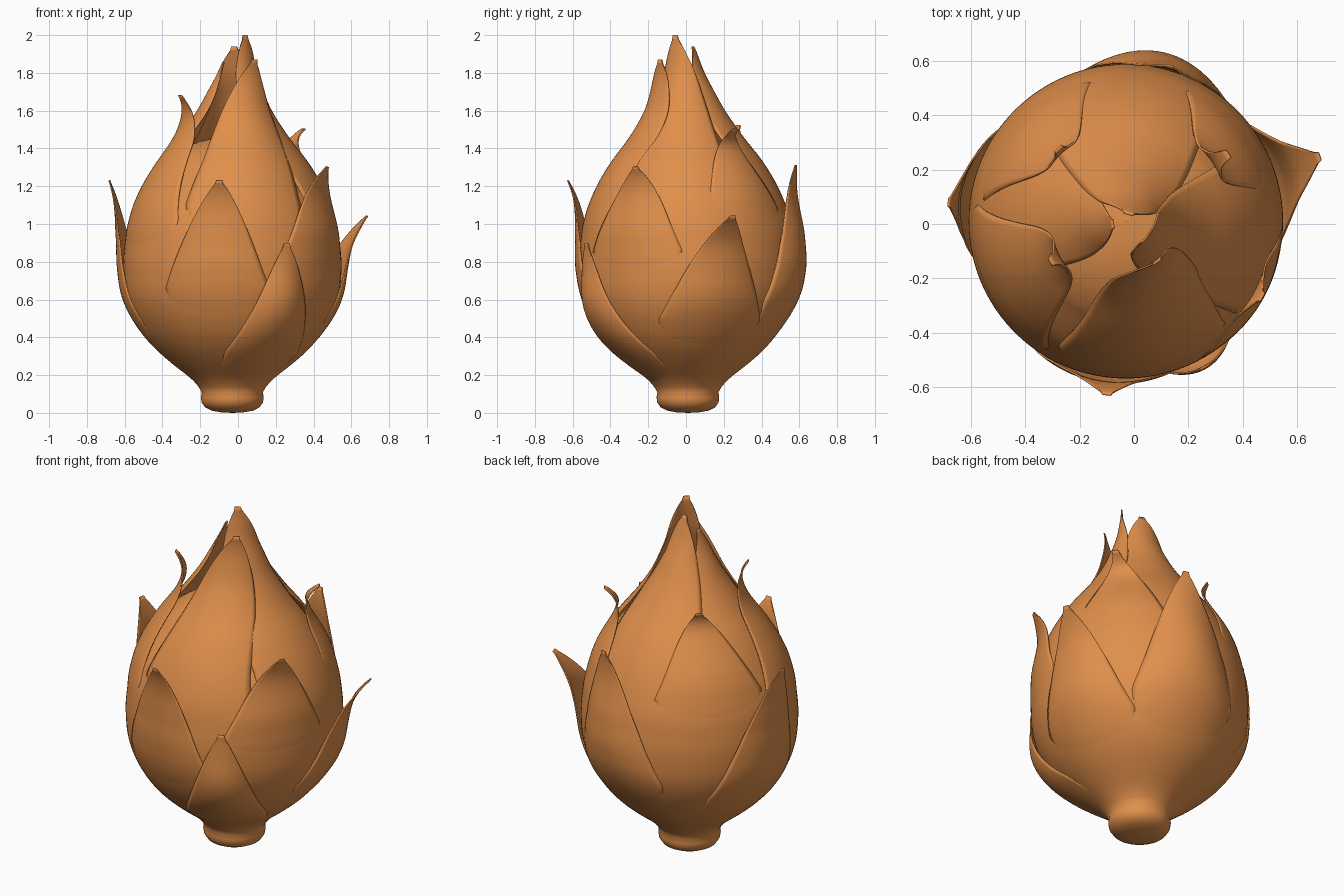
import bpy, math
from mathutils import Vector

if "Cube" in bpy.data.objects:
    bpy.data.objects.remove(bpy.data.objects["Cube"])

CX, CY = -0.03, 0.01
mat = bpy.data.materials.new("fruit_skin")
mat.diffuse_color = (0.75, 0.275, 0.07, 1)
mat.use_nodes = True
mat.node_tree.nodes["Principled BSDF"].inputs["Base Color"].default_value = mat.diffuse_color

# Radius of the fruit by height
PROFILE = [(0.12, 0.16), (0.16, 0.185), (0.21, 0.255), (0.28, 0.345), (0.36, 0.43),
           (0.45, 0.495), (0.55, 0.545), (0.65, 0.572), (0.8, 0.58), (0.98, 0.56),
           (1.1, 0.52), (1.22, 0.46), (1.34, 0.38), (1.46, 0.28), (1.6, 0.185),
           (1.8, 0.09), (2.0, 0.03)]


def lin(z):
    if z <= PROFILE[0][0]:
        return PROFILE[0][1]
    for (z0, r0), (z1, r1) in zip(PROFILE, PROFILE[1:]):
        if z <= z1:
            return r0 + (r1 - r0) * (z - z0) / (z1 - z0)
    return PROFILE[-1][1]


def radius(z):
    return sum(lin(z + d * 0.012) for d in range(-4, 5)) / 9


def make(name, verts, faces):
    me = bpy.data.meshes.new(name)
    me.from_pydata(verts, [], faces)
    me.polygons.foreach_set("use_smooth", [True] * len(faces))
    me.materials.append(mat)
    ob = bpy.data.objects.new(name, me)
    bpy.context.collection.objects.link(ob)
    return ob


# Fruit body with rounded stem stub, revolved
def body():
    pts = [(0.001, 0.0), (0.06, 0.003), (0.11, 0.012), (0.145, 0.03), (0.162, 0.055),
           (0.166, 0.08), (0.162, 0.11)]
    pts += [(radius(z) - 0.03 * min(1, max(0, (z - 1.15) / 0.15)), z)
            for z in [0.14 + 0.03 * i for i in range(41)]]
    pts += [(0.26, 1.40), (0.17, 1.44), (0.08, 1.455), (0.001, 1.46)]
    n = 96
    verts = [(CX + r * math.cos(2 * math.pi * k / n), CY + r * math.sin(2 * math.pi * k / n), z)
             for r, z in pts for k in range(n)]
    faces = [(i * n + k, i * n + (k + 1) % n, (i + 1) * n + (k + 1) % n, (i + 1) * n + k)
             for i in range(len(pts) - 1) for k in range(n)]
    make("fruit_body", verts, faces)


# Leafy scale: grows out of the skin at its base, peels away and curls at the tip
def scale(name, az, zb, half, tip, bulge, power=0.85, curl=3.0, rise=0.03):
    tx, ty, zt = tip[0] - CX, tip[1] - CY, tip[2]
    rt, at, a0 = math.hypot(tx, ty), math.atan2(ty, tx), math.radians(az)
    da = (at - a0 + math.pi) % (2 * math.pi) - math.pi
    lift, ext, nv, nu = rt - radius(zt), 0.4, 48, 20
    verts, faces = [], []
    for i in range(nv + 1):
        v = -ext + (1 + ext) * i / nv
        vp = max(v, 0)
        z = zb + (zt - zb) * v
        a = a0 + da * vp ** 1.5
        if v < 0:
            w = half * math.sqrt(max(1 - (v / ext) ** 2, 0.002))
        else:
            w = max(half * (1 - v) ** power, 0.032 * (1 - 0.5 * v ** 16))
        d, t = Vector((math.cos(a), math.sin(a), 0)), Vector((-math.sin(a), math.cos(a), 0))
        grow = rise * v * (1 - v) if v > 0 else 0.012 * v
        for j in range(nu + 1):
            u = 2 * j / nu - 1
            puff = bulge * (1 - u * u) * math.sin(math.pi * (v + ext) / (1 + ext)) ** 2
            r = radius(z) + puff + lift * vp ** curl + grow
            re = max(r, 0.13)
            th = u * w / re
            p = d * (r - re + re * math.cos(th)) + t * (re * math.sin(th))
            verts.append((CX + p.x, CY + p.y, z))
    m = nu + 1
    for i in range(nv):
        for j in range(nu):
            k = i * m + j
            faces.append((k, k + 1, k + m + 1, k + m))
    ob = make(name, verts, faces)
    s = ob.modifiers.new("thickness", "SOLIDIFY")
    s.thickness, s.offset = 0.007, -1


body()

# Lower and middle scales: base azimuth, base height, half width, tip, bulge
for k, s in enumerate([
        (-62, 0.33, 0.23, (0.26, -0.53, 0.90), 0.05),
        (168, 0.50, 0.30, (-0.685, 0.08, 1.23), 0.025),
        (15, 0.50, 0.29, (0.685, 0.25, 1.04), 0.025),
        (-99, 0.66, 0.29, (-0.10, -0.63, 1.23), 0.015),
        (78, 0.60, 0.31, (0.13, 0.585, 1.31), 0.05),
        (-32, 0.86, 0.29, (0.475, -0.27, 1.30), 0.01)]):
    scale(f"outer_scale_{k + 1}", *s, power=0.75, curl=3.5)

# Upper scales with curled tips
for k, s in enumerate([
        (38, 1.08, 0.25, (0.35, 0.26, 1.50), 0.01),
        (138, 1.08, 0.31, (-0.28, 0.28, 1.52), 0.01),
        (206, 1.02, 0.31, (-0.31, -0.14, 1.68), 0.01)]):
    scale(f"upper_scale_{k + 1}", *s, curl=5, rise=0.04)

# Crown scales closing into the pointed top
for k, s in enumerate([
        (-82, 1.10, 0.33, (0.09, -0.14, 1.87), 0.015),
        (-3, 1.10, 0.34, (0.04, -0.06, 2.0), 0.01),
        (92, 1.20, 0.35, (-0.02, 0.04, 1.94), 0.01),
        (168, 1.20, 0.30, (-0.08, 0.0, 1.86), 0.0)]):
    scale(f"crown_scale_{k + 1}", *s, curl=3, power=0.75, rise=0.02)
